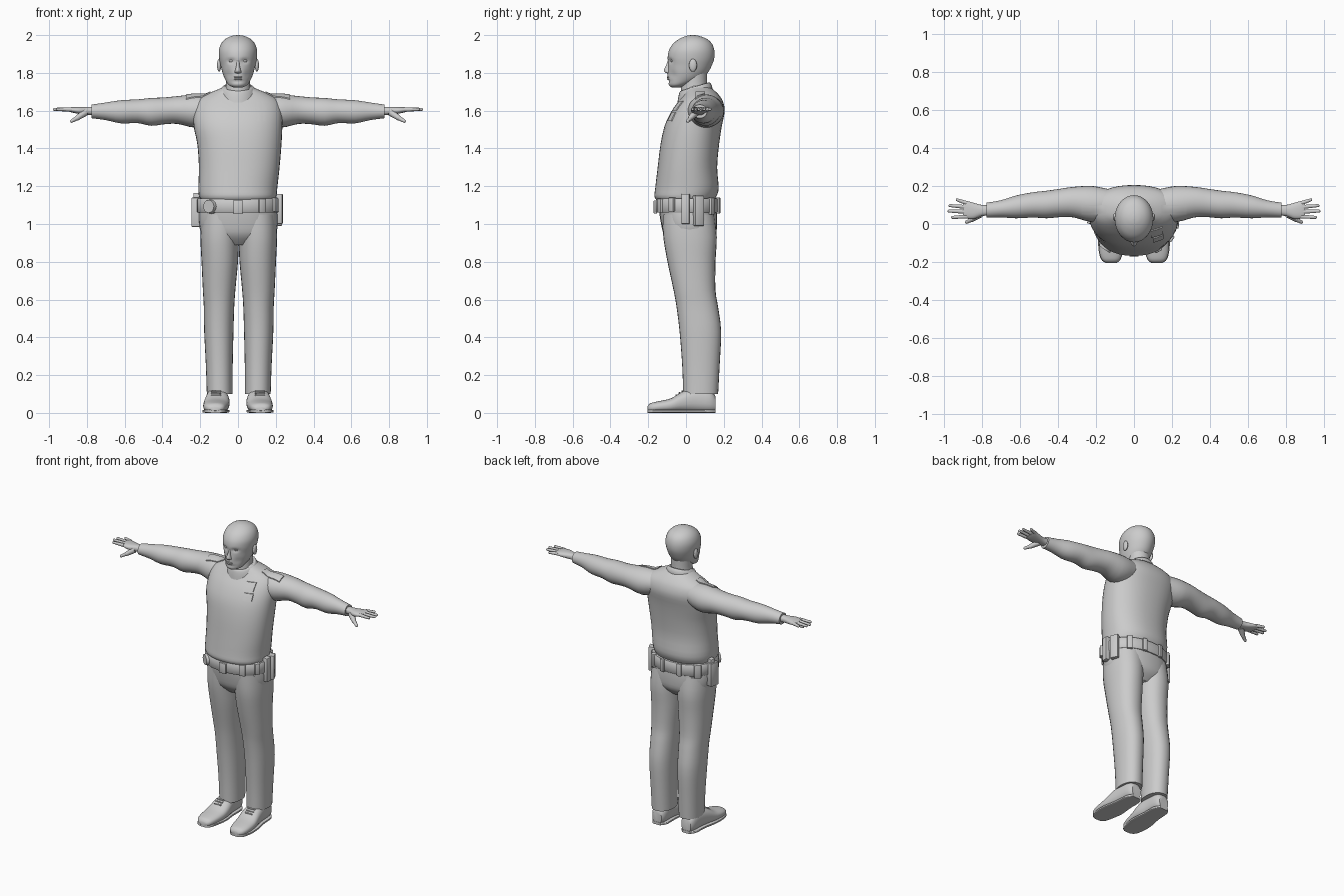
import bpy, bmesh, math
from mathutils import Vector, Matrix
from mathutils.bvhtree import BVHTree

if "Cube" in bpy.data.objects:
    bpy.data.objects.remove(bpy.data.objects["Cube"])

grey = bpy.data.materials.new("plain grey")
grey.diffuse_color = (0.6, 0.6, 0.6, 1)
grey.use_nodes = True
grey.node_tree.nodes["Principled BSDF"].inputs["Base Color"].default_value = grey.diffuse_color


def finish(name, bm, angle=40):
    bmesh.ops.recalc_face_normals(bm, faces=bm.faces)
    me = bpy.data.meshes.new(name)
    bm.to_mesh(me)
    bm.free()
    me.materials.append(grey)
    ob = bpy.data.objects.new(name, me)
    bpy.context.collection.objects.link(ob)
    bpy.ops.object.select_all(action='DESELECT')
    ob.select_set(True)
    bpy.context.view_layer.objects.active = ob
    bpy.ops.object.shade_smooth_by_angle(angle=math.radians(angle))
    return ob


def smooth_rows(rows, steps):
    # Catmull-Rom interpolation between the given sections
    out = []
    for i in range(len(rows) - 1):
        p0, p1, p2 = rows[max(i - 1, 0)], rows[i], rows[i + 1]
        p3 = rows[min(i + 2, len(rows) - 1)]
        for k in range(steps):
            t = k / steps
            out.append([0.5 * (2 * b + (c - a) * t + (2 * a - 5 * b + 4 * c - d) * t * t
                               + (3 * b - a - 3 * c + d) * t ** 3)
                        for a, b, c, d in zip(p0, p1, p2, p3)])
    return out + [list(rows[-1])]


def loft(name, axis, rows, n=28, p=2.0, steps=3, s=1, shift=0, warp=None):
    # rows: position along the axis, then min/max of the two other directions
    bm = bmesh.new()
    rings = []
    for t, a0, a1, b0, b1 in smooth_rows(rows, steps):
        ring = []
        for k in range(n):
            th = 2 * math.pi * k / n
            c, q = math.cos(th), math.sin(th)
            a = (a0 + a1) / 2 + (a1 - a0) / 2 * math.copysign(abs(c) ** (2 / p), c)
            b = (b0 + b1) / 2 + (b1 - b0) / 2 * math.copysign(abs(q) ** (2 / p), q)
            co = {'x': (t, a, b), 'y': (a, t, b), 'z': (a, b, t)}[axis]
            co = Vector((co[0] * s + shift, co[1], co[2]))
            ring.append(bm.verts.new(warp(co) if warp else co))
        rings.append(ring)
    for r0, r1 in zip(rings, rings[1:]):
        for k in range(n):
            bm.faces.new((r0[k], r0[(k + 1) % n], r1[(k + 1) % n], r1[k]))
    bm.faces.new(rings[0])
    bm.faces.new(rings[-1])
    return finish(name, bm)


def ball(name, loc, size):
    bm = bmesh.new()
    bmesh.ops.create_uvsphere(bm, u_segments=16, v_segments=10, radius=1,
                              matrix=Matrix.Translation(loc) @ Matrix.Diagonal((*size, 1)))
    return finish(name, bm, 80)


def finger(name, a, b, r):
    # tapered rod with a rounded tip
    a, b = Vector(a), Vector(b)
    d = b - a
    turn = d.to_track_quat('Z', 'Y').to_matrix().to_4x4()
    bm = bmesh.new()
    bmesh.ops.create_cone(bm, cap_ends=True, segments=10, radius1=r, radius2=r * 0.7, depth=d.length,
                          matrix=Matrix.Translation((a + b) / 2) @ turn)
    bmesh.ops.create_uvsphere(bm, u_segments=10, v_segments=6, radius=r * 0.7,
                              matrix=Matrix.Translation(b))
    return finish(name, bm, 60)


def tree(ob):
    return BVHTree.FromPolygons([v.co for v in ob.data.vertices], [p.vertices for p in ob.data.polygons])


def patch(name, targets, u, v, cast, n=6):
    # thin plate laid over the clothing: cast 'y' from the front, 'z' from above
    trees = [tree(o) for o in targets]
    d = Vector((0, 1, 0)) if cast == 'y' else Vector((0, 0, -1))
    bm = bmesh.new()
    grid = []
    for i in range(n + 1):
        for j in range(n + 1):
            a, b = u[0] + (u[1] - u[0]) * i / n, v[0] + (v[1] - v[0]) * j / n
            o = Vector((a, -1, b)) if cast == 'y' else Vector((a, b, 3))
            hits = [h for h in (t.ray_cast(o, d) for t in trees) if h[0]]
            grid.append(bm.verts.new(min(hits, key=lambda h: h[3])[0] - d * 0.006))
    for i in range(n):
        for j in range(n):
            k = i * (n + 1) + j
            bm.faces.new((grid[k], grid[k + 1], grid[k + n + 2], grid[k + n + 1]))
    back = bmesh.ops.extrude_face_region(bm, geom=bm.faces[:], use_keep_orig=True)
    bmesh.ops.translate(bm, vec=d * 0.009, verts=[g for g in back['geom'] if isinstance(g, bmesh.types.BMVert)])
    return finish(name, bm)


# Shirt body
shirt = loft("shirt", 'z', [
    (1.12, -.19, .19, -.15, .145), (1.145, -.205, .203, -.167, .16), (1.19, -.21, .208, -.163, .173),
    (1.3, -.207, .22, -.15, .165), (1.42, -.215, .23, -.135, .175), (1.52, -.235, .235, -.113, .19),
    (1.6, -.235, .235, -.075, .205), (1.655, -.215, .215, -.035, .193), (1.69, -.16, .16, -.01, .168),
    (1.715, -.1, .1, 0, .14), (1.73, -.07, .07, .01, .12)], n=40, p=2.25)

# Collar, higher at the back
loft("collar", 'z', [(1.675, -.1, .1, -.045, .14), (1.705, -.095, .095, -.04, .138),
                     (1.73, -.08, .08, -.032, .125), (1.728, -.068, .068, -.02, .112)],
     warp=lambda c: Vector((c.x, c.y, c.z + (c.y - .06) * .3)))
loft("neck", 'z', [(1.66, -.075, .075, -.03, .12), (1.73, -.065, .065, -.025, .112),
                   (1.8, -.066, .066, -.015, .112)])


# Head with eye sockets and cheeks shaped by soft dents
def face(c):
    if c.y < 0:
        for ex in (-.036, .036):
            c.y += .013 * math.exp(-((c.x - ex) / .018) ** 2 - ((c.z - 1.863) / .012) ** 2)
            c.y += .008 * math.exp(-((c.x - ex * 1.4) / .02) ** 2 - ((c.z - 1.79) / .025) ** 2)
        c.y += .006 * math.exp(-(c.x / .03) ** 2 - ((c.z - 1.755) / .008) ** 2)
    return c


loft("head", 'z', [
    (1.722, -.02, .02, -.075, -.035), (1.735, -.048, .048, -.09, .01), (1.765, -.068, .068, -.096, .08),
    (1.8, -.082, .082, -.097, .115), (1.84, -.092, .092, -.094, .137), (1.88, -.1, .1, -.097, .15),
    (1.92, -.101, .101, -.09, .15), (1.955, -.089, .089, -.068, .137), (1.98, -.066, .066, -.035, .11),
    (1.995, -.035, .035, .0, .072), (2.0, -.006, .006, .026, .045)], n=48, steps=5, warp=face)
loft("nose", 'z', [(1.797, -.011, .011, -.098, -.07), (1.803, -.018, .018, -.112, -.07),
                   (1.815, -.015, .015, -.118, -.07), (1.84, -.009, .009, -.106, -.07),
                   (1.875, -.008, .008, -.094, -.07)], n=14)
ball("upper_lip", (0, -.092, 1.777), (.024, .009, .005))
ball("lower_lip", (0, -.091, 1.767), (.021, .009, .006))

# Sleeves, hands, ears, eyes, legs and shoes on both sides
for s, side in ((-1, "right"), (1, "left")):
    ball(side + "_eye", (s * .036, -.073, 1.863), (.013, .009, .007))
    ball(side + "_ear", (s * .1, .037, 1.84), (.011, .021, .034))
    sleeve = loft(side + "_sleeve", 'x', [
        (.12, .02, .18, 1.54, 1.68), (.22, .01, .2, 1.51, 1.686), (.32, .035, .195, 1.53, 1.677),
        (.39, .036, .185, 1.528, 1.67), (.46, .03, .175, 1.52, 1.667), (.53, .034, .167, 1.534, 1.66),
        (.62, .03, .15, 1.533, 1.655), (.7, .035, .125, 1.55, 1.643), (.775, .034, .112, 1.56, 1.632)], s=s)
    loft(side + "_palm", 'x', [
        (.75, .045, .1, 1.575, 1.622), (.8, .042, .1, 1.578, 1.62), (.845, .026, .112, 1.583, 1.62),
        (.885, .03, .122, 1.592, 1.618), (.9, .04, .115, 1.598, 1.614)], n=18, p=2.4, s=s)
    for i, (y0, y1, x1) in enumerate([(.039, .035, .955), (.064, .068, .973), (.089, .097, .968), (.11, .127, .93)]):
        finger(f"{side}_finger_{i + 1}", (s * .88, y0, 1.606), (s * x1, y1, 1.607), .0115)
    finger(side + "_thumb_base", (s * .81, .052, 1.59), (s * .85, .025, 1.562), .02)
    finger(side + "_thumb", (s * .845, .028, 1.565), (s * .88, .01, 1.545), .013)
    patch(side + "_epaulette", [shirt, sleeve], (s * .145, s * .275), (.05, .1), 'z')

    loft(side + "_trouser_leg", 'z', [
        (1.05, -.02, .2, -.125, .15), (.93, -.003, .203, -.12, .163), (.8, .004, .197, -.098, .156),
        (.65, .018, .19, -.066, .156), (.56, .024, .185, -.05, .17), (.43, .028, .183, -.034, .186),
        (.25, .032, .174, -.02, .178), (.1, .033, .169, -.015, .17)], p=2.2, s=s, shift=.004)
    loft(side + "_shoe", 'y', [
        (-.205, .095, .145, .012, .032), (-.19, .074, .168, .003, .05), (-.15, .06, .182, .003, .061),
        (-.08, .048, .184, .003, .077), (-.02, .045, .176, .003, .112), (.05, .055, .166, .003, .135),
        (.125, .06, .158, .003, .125), (.155, .075, .143, .008, .09)], p=2.4, s=s)
    loft(side + "_sole", 'y', [
        (-.204, .09, .15, 0, .018), (-.185, .07, .174, 0, .018), (-.13, .055, .187, 0, .018),
        (-.06, .045, .187, 0, .018), (.03, .053, .17, 0, .018), (.12, .055, .163, 0, .018),
        (.157, .08, .14, 0, .018)], p=5, s=s)
    for y, z in ((-.05, .094), (-.035, .105), (-.02, .114)):
        finger(side + "_lace", (s * .09, y, z), (s * .14, y, z), .005)

# Trouser seat
loft("trouser_seat", 'z', [(.89, -.1, .1, -.07, .11), (.94, -.185, .19, -.115, .155),
                           (1.0, -.207, .212, -.132, .165), (1.07, -.208, .21, -.142, .163),
                           (1.13, -.2, .2, -.145, .155)], p=2.3)

# Belt with buckle and carried pouches
A, B, CY = .213, .163, .007
loft("belt", 'z', [(1.06, -A, A, CY - B, CY + B), (1.065, -A - .004, A + .004, CY - B - .004, CY + B + .004),
                   (1.13, -A - .004, A + .004, CY - B - .004, CY + B + .004), (1.135, -A, A, CY - B, CY + B)],
     n=40, p=2.2, steps=1)


def on_belt(deg):
    t = math.radians(deg)
    x, y = A * math.cos(t), B * math.sin(t)
    return Matrix.Translation((x, y + CY, 0)) @ Matrix.Rotation(math.atan2(y / B ** 2, x / A ** 2), 4, 'Z')


def pouch(name, deg, width, depth, z0, z1):
    bm = bmesh.new()
    bmesh.ops.create_cube(bm, size=1, matrix=on_belt(deg) @ Matrix.Translation((.006, 0, (z0 + z1) / 2))
                          @ Matrix.Diagonal((depth, width, z1 - z0, 1)))
    bmesh.ops.bevel(bm, geom=bm.edges[:], offset=.005, segments=2, affect='EDGES', profile=.5)
    finish(name, bm)


pouch("buckle", -90, .05, .018, 1.055, 1.125)
for i, (deg, w, d, z0, z1) in enumerate([
        (-55, .04, .03, 1.06, 1.135), (-28, .035, .03, 1.065, 1.14), (-3, .042, .035, 1.0, 1.16),
        (20, .052, .04, .99, 1.15), (48, .035, .03, 1.05, 1.14), (75, .03, .02, 1.055, 1.14),
        (108, .03, .02, 1.055, 1.14), (140, .045, .03, 1.05, 1.14)]):
    pouch(f"belt_pouch_{i + 1}", deg, w, d, z0, z1)
pouch("holster", 172, .065, .05, .985, 1.14)
pouch("holster_grip", 170, .035, .035, 1.1, 1.165)
bm = bmesh.new()
bmesh.ops.create_cone(bm, cap_ends=True, segments=20, radius1=.04, radius2=.034, depth=.035,
                      matrix=on_belt(-132) @ Matrix.Translation((.006, 0, 1.093)) @ Matrix.Rotation(math.pi / 2, 4, 'Y'))
finish("round_case", bm)

# Chest plates
patch("chest_badge", [shirt], (.09, .15), (1.6, 1.65), 'y')
patch("chest_tag", [shirt], (.1, .155), (1.545, 1.59), 'y')
